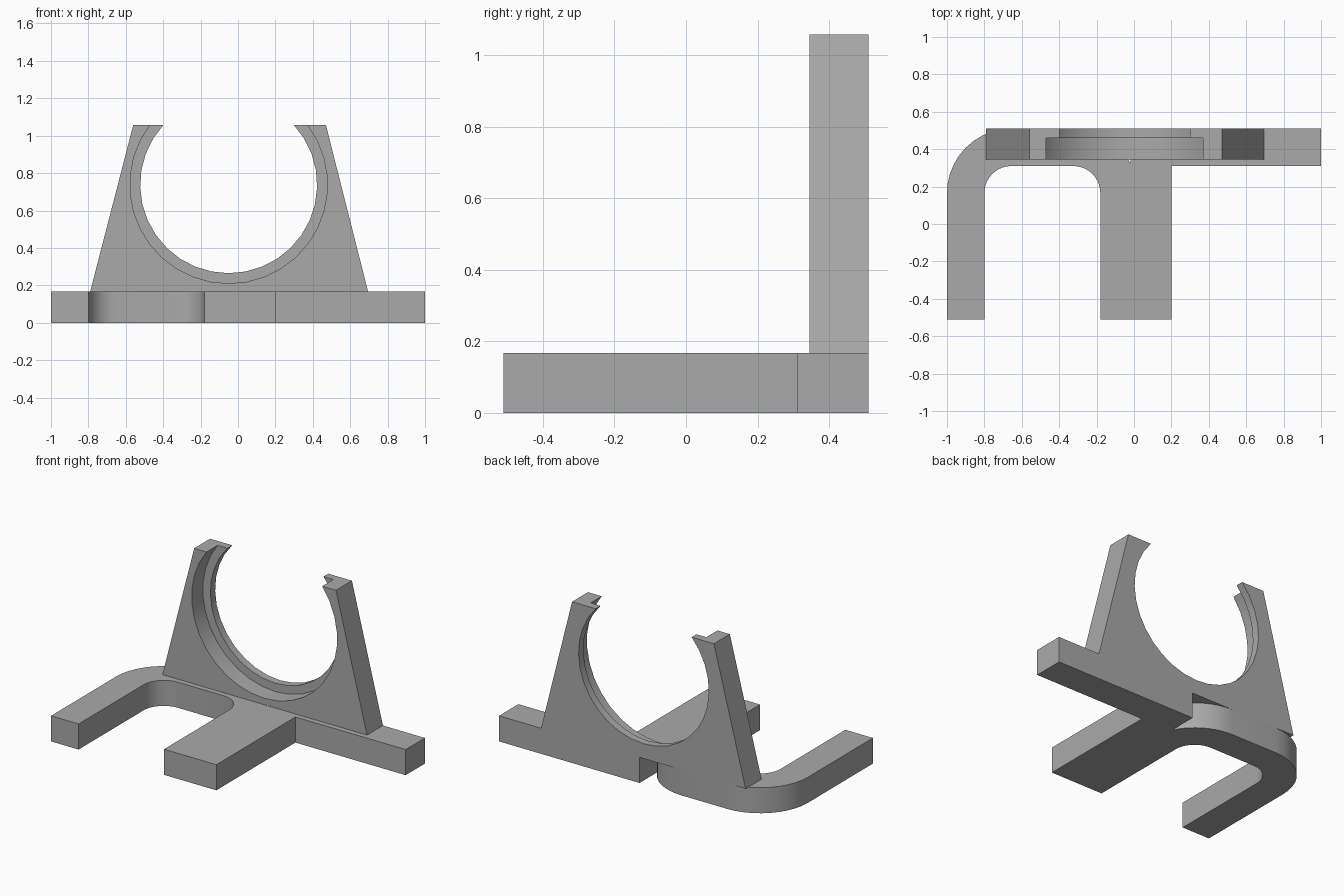
import bpy, bmesh
from math import sin, cos, asin, acos, radians, pi

cube = bpy.data.objects.get("Cube")
if cube:
    bpy.data.objects.remove(cube, do_unlink=True)

grey = bpy.data.materials.new("plain grey")
grey.use_nodes = True
grey.diffuse_color = (0.4, 0.4, 0.4, 1)
grey.node_tree.nodes["Principled BSDF"].inputs["Base Color"].default_value = grey.diffuse_color


def arc(cx, cy, r, start, end, steps):
    """Points along an arc, angles in radians."""
    angles = [start + (end - start) * i / steps for i in range(steps + 1)]
    return [(cx + r * cos(a), cy + r * sin(a)) for a in angles]


def loft(name, rings):
    """Solid through rings with equal point counts, capped at both ends."""
    bm = bmesh.new()
    loops = [[bm.verts.new(p) for p in ring] for ring in rings]
    n = len(loops[0])
    for a, b in zip(loops, loops[1:]):
        for i in range(n):
            j = (i + 1) % n
            bm.faces.new((a[i], a[j], b[j], b[i]))
    bm.faces.new(loops[0][::-1])
    bm.faces.new(loops[-1])
    bmesh.ops.remove_doubles(bm, verts=bm.verts, dist=0.0001)
    bmesh.ops.recalc_face_normals(bm, faces=bm.faces)
    mesh = bpy.data.meshes.new(name)
    bm.to_mesh(mesh)
    bm.free()
    mesh.materials.append(grey)
    obj = bpy.data.objects.new(name, mesh)
    bpy.context.collection.objects.link(obj)
    bpy.ops.object.select_all(action="DESELECT")
    obj.select_set(True)
    bpy.context.view_layer.objects.active = obj
    bpy.ops.object.shade_smooth_by_angle(angle=radians(30))
    return obj


HEIGHT, BACK, FRONT = 0.168, 0.51, -0.51

# Base: bent U-shaped strip joined to a straight bar and a wide middle leg
left_cx, right_cx, bend_y = -0.655, -0.325, 0.165
inner, outer = 0.145, 0.345
bar_end = -0.02
meet = acos((bar_end - right_cx) / outer)
outline = [(-1, FRONT), (-0.8, FRONT)]
outline += arc(left_cx, bend_y, inner, pi, pi / 2, 10)
outline += arc(right_cx, bend_y, inner, pi / 2, 0, 10)
outline += [(-0.18, FRONT), (0.2, FRONT), (0.2, 0.31), (1, 0.31), (1, BACK), (bar_end, BACK)]
outline += arc(right_cx, bend_y, outer, meet, pi / 2, 8)
outline += arc(left_cx, bend_y, outer, pi / 2, pi, 10)
loft("base", [[(x, y, z) for x, y in outline] for z in (0, HEIGHT)])

# Upright: tapered plate with an open-topped stepped round seat
TOP, SEAT_X, SEAT_Z = 1.058, -0.05, 0.738
wide, narrow = 0.528, 0.473


def upright_ring(r, y):
    lift = asin((TOP - SEAT_Z) / r)
    mouth = wide * cos(asin((TOP - SEAT_Z) / wide))
    pts = [(-0.79, HEIGHT), (0.695, HEIGHT), (0.47, TOP), (SEAT_X + mouth, TOP)]
    pts += arc(SEAT_X, SEAT_Z, r, lift, -pi - lift, 24)
    pts += [(SEAT_X - mouth, TOP), (-0.56, TOP)]
    return [(x, y, z) for x, z in pts]


loft("upright", [upright_ring(wide, 0.345), upright_ring(wide, 0.46),
                 upright_ring(narrow, 0.46), upright_ring(narrow, BACK)])
